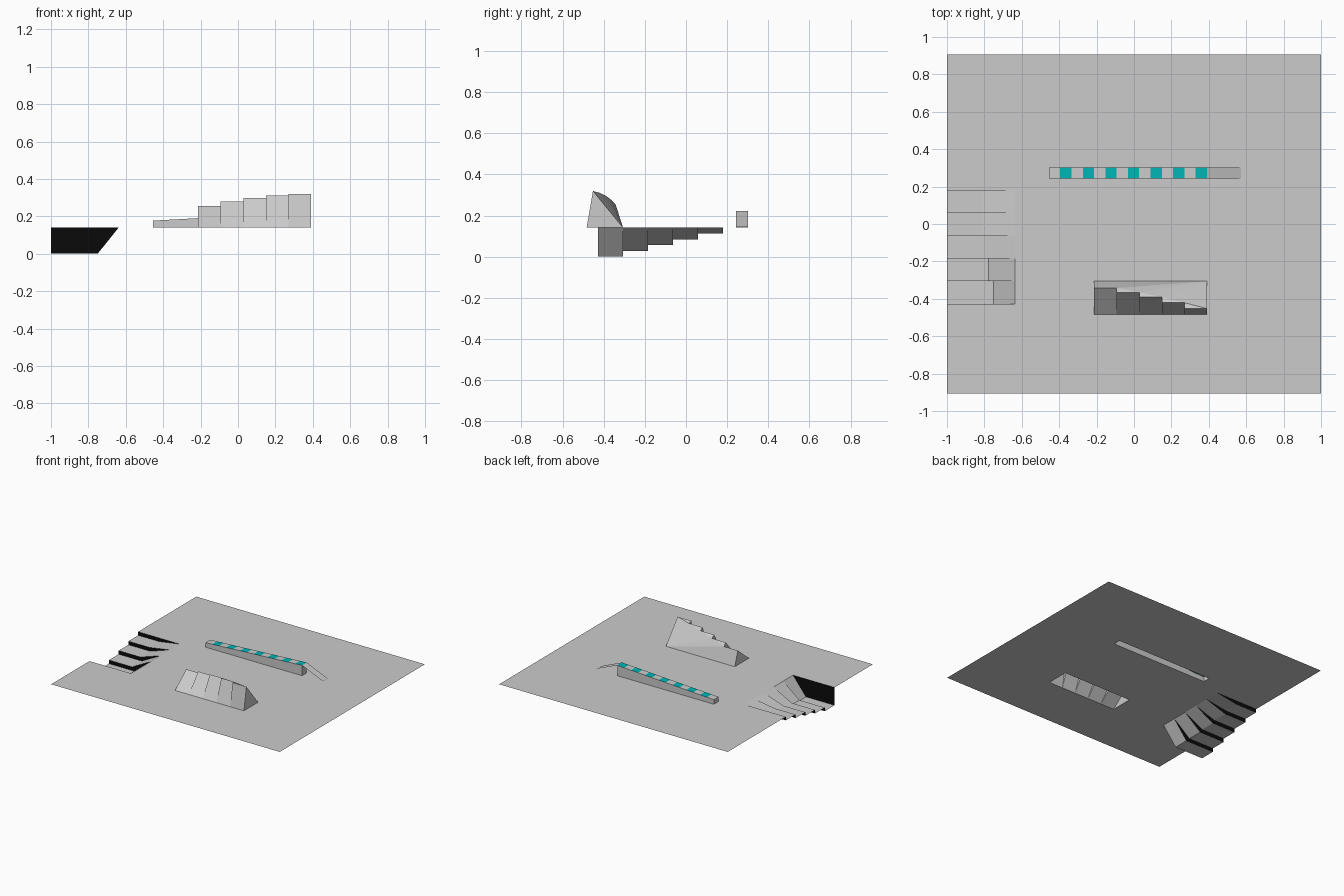
import bpy, math
from mathutils import Vector

if "Cube" in bpy.data.objects:
    bpy.data.objects.remove(bpy.data.objects["Cube"])

Z = 0.141                                   # ground level
PX = -0.637                                 # upper edge of the pit
PY = [0.18 - 0.1215 * i for i in range(6)]  # step lines of the pit
MX = [-0.213 + 0.1206 * i for i in range(6)]  # panel lines of the mound
MF, MB = -0.483, -0.306                     # mound front and back
CX0, CX1, CY0, CY1 = -0.455, 0.39, 0.243, 0.302
LEN = 0.181                                 # length of the tilting panels


def material(name, rgb):
    m = bpy.data.materials.new(name)
    m.diffuse_color = (*rgb, 1)
    m.use_nodes = True
    m.node_tree.nodes["Principled BSDF"].inputs["Base Color"].default_value = m.diffuse_color
    return m


black = material("black", (0.003, 0.003, 0.003))
cyan = material("cyan", (0.0, 0.46, 0.47))
grey = material("grey", (0.8, 0.8, 0.8))


class Part:
    """Collects faces, each turned towards a given direction."""

    def __init__(self, name, accent=None):
        self.name, self.accent = name, accent
        self.v, self.f, self.m = [], [], []

    def face(self, pts, toward, mat=0):
        pts = [Vector(p) for p in pts]
        n = Vector()
        for a, b in zip(pts, pts[1:] + pts[:1]):
            n += a.cross(b)
        if n.dot(Vector(toward)) < 0:
            pts.reverse()
        self.f.append(range(len(self.v), len(self.v) + len(pts)))
        self.v += pts
        self.m.append(mat)

    def build(self):
        me = bpy.data.meshes.new(self.name)
        me.from_pydata(self.v, [], [list(f) for f in self.f])
        if self.accent:
            me.materials.append(grey)
            me.materials.append(self.accent)
            me.polygons.foreach_set("material_index", self.m)
        me.update()
        ob = bpy.data.objects.new(self.name, me)
        bpy.context.collection.objects.link(ob)


UP, FRONT, BACK, LEFT, RIGHT = (0, 0, 1), (0, -1, 0), (0, 1, 0), (-1, 0, 0), (1, 0, 0)

# Ground sheet with openings under the pit, mound and curb
ground = Part("ground")
holes = [(-1, PX, PY[5], PY[0]), (MX[0], MX[5], MF, MB), (CX0, CX1, CY0, CY1)]
xs = sorted({-1, 1} | {round(h[i], 4) for h in holes for i in (0, 1)})
ys = sorted({-0.907, 0.907} | {round(h[i], 4) for h in holes for i in (2, 3)})
for x0, x1 in zip(xs, xs[1:]):
    for y0, y1 in zip(ys, ys[1:]):
        cx, cy = (x0 + x1) / 2, (y0 + y1) / 2
        if x1 - x0 > 1e-3 and not any(a < cx < b and c < cy < d for a, b, c, d in holes):
            ground.face([(x0, y0, Z), (x1, y0, Z), (x1, y1, Z), (x0, y1, Z)], UP)
ground.build()

# Stepped pit: treads, tilted side panels, black risers and end wall
pit = Part("stepped_pit", black)
depth = [Z / 5 * i for i in range(6)]
foot = [(PX - math.sqrt(LEN ** 2 - d * d), Z - d) for d in depth]
for i in range(5):
    y0, y1 = PY[i], PY[i + 1]
    x, z = foot[i + 1]
    pit.face([(-1, y0, z), (x, y0, z), (x, y1, z), (-1, y1, z)], UP)
    pit.face([(x, y0, z), (PX, y0, Z), (PX, y1, Z), (x, y1, z)], UP)
    px, pz = foot[i]
    pit.face([(-1, y0, pz), (px, y0, pz), (PX, y0, Z), (x, y0, z), (-1, y0, z)], FRONT, 1)
x, z = foot[5]
pit.face([(-1, PY[5], Z), (PX, PY[5], Z), (x, PY[5], z), (-1, PY[5], z)], BACK, 1)
pit.build()

# Mound: front panels steepening by ten degrees each, joined by a faceted back
mound = Part("twisting_mound")
ridge = []
for i in range(5):
    a = math.radians(39 + 10.3 * i)
    ridge.append((MF + LEN * math.cos(a), Z + LEN * math.sin(a)))
b0, b1 = (MX[0], MB, Z), (MX[5], MB, Z)
for i, r in enumerate(ridge):
    left, right = (MX[i], *r), (MX[i + 1], *r)
    mound.face([(MX[i], MF, Z), (MX[i + 1], MF, Z), right, left], FRONT)
    if i == 0:
        mound.face([b0, left, right], BACK)
        mound.face([b0, right, b1], BACK)
    else:
        prev = (MX[i], *ridge[i - 1])
        mound.face([(MX[i], MF, Z), prev, left], LEFT)
        mound.face([prev, left, right], (0, 0.5, 1))
        mound.face([prev, right, b1], BACK)
mound.face([(MX[0], MF, Z), (MX[0], *ridge[0]), b0], LEFT)
mound.face([(MX[5], MF, Z), (MX[5], *ridge[4]), b1], RIGHT)
mound.build()

# Sloping curb with alternating cyan tiles on its top
curb = Part("tiled_curb", cyan)
H0, H1 = 0.177, 0.223
for i in range(14):
    (xa, za), (xb, zb) = [(CX0 + (CX1 - CX0) * t, H0 + (H1 - H0) * t)
                          for t in (i / 14, (i + 1) / 14)]
    curb.face([(xa, CY0, za), (xb, CY0, zb), (xb, CY1, zb), (xa, CY1, za)], UP, i % 2)
for y, d in ((CY0, FRONT), (CY1, BACK)):
    curb.face([(CX0, y, Z), (CX1, y, Z), (CX1, y, H1), (CX0, y, H0)], d)
for x, h, d in ((CX0, H0, LEFT), (CX1, H1, RIGHT)):
    curb.face([(x, CY0, Z), (x, CY1, Z), (x, CY1, h), (x, CY0, h)], d)
curb.build()

# Thin ramp leading off the high end of the curb
ramp = Part("curb_ramp")
ramp.face([(CX1, CY0, H1), (0.572, CY0, 0.146), (0.572, CY1, 0.146), (CX1, CY1, H1)], UP)
ramp.build()
